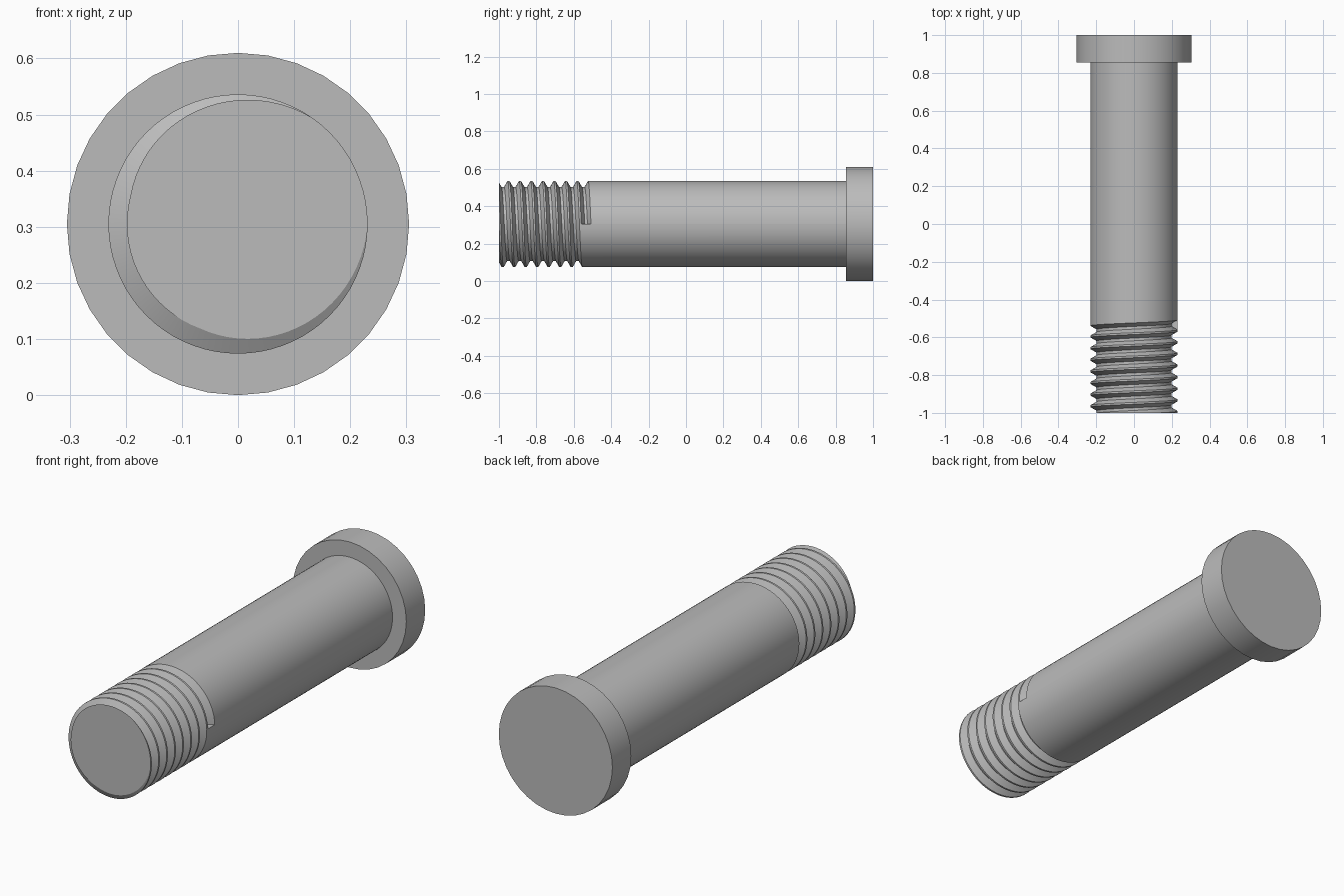
import bpy, bmesh, math

cube = bpy.data.objects.get("Cube")
if cube:
    bpy.data.objects.remove(cube, do_unlink=True)

AXIS_Z = 0.305
HEAD_R, HEAD_FRONT, HEAD_BACK = 0.305, 0.855, 1.0
SHANK_R, ROOT_R, TIP_Y = 0.231, 0.198, -1.0
PITCH, TURNS, COLUMNS = 0.0615, 8, 72
# Thread profile over one pitch: (fraction, radius)
PROFILE = [(0, SHANK_R), (0.155, SHANK_R), (0.46, ROOT_R), (0.695, ROOT_R), (1, SHANK_R)]

steel = bpy.data.materials.new("grey_steel")
steel.use_nodes = True
grey = (0.5, 0.5, 0.5, 1)
steel.diffuse_color = grey
steel.node_tree.nodes["Principled BSDF"].inputs["Base Color"].default_value = grey


def finish(bm, name):
    bmesh.ops.recalc_face_normals(bm, faces=bm.faces)
    mesh = bpy.data.meshes.new(name)
    bm.to_mesh(mesh)
    bm.free()
    mesh.materials.append(steel)
    obj = bpy.data.objects.new(name, mesh)
    bpy.context.collection.objects.link(obj)
    bpy.ops.object.select_all(action='DESELECT')
    obj.select_set(True)
    bpy.context.view_layer.objects.active = obj
    bpy.ops.object.shade_smooth_by_angle(angle=math.radians(25))


def radius_at(u):
    f = u % 1
    for (a, ra), (b, rb) in zip(PROFILE, PROFILE[1:]):
        if f <= b:
            return ra + (rb - ra) * (f - a) / (b - a)


# Head: plain disc
bm = bmesh.new()
rings = []
for y in (HEAD_FRONT, HEAD_BACK):
    angles = [math.tau * i / 36 for i in range(36)]
    rings.append([bm.verts.new((HEAD_R * math.cos(a), y, AXIS_Z + HEAD_R * math.sin(a)))
                  for a in angles])
    bm.faces.new(rings[-1])
for i in range(36):
    j = (i + 1) % 36
    bm.faces.new((rings[0][i], rings[0][j], rings[1][j], rings[1][i]))
finish(bm, "head")

# Shank with a helical groove; profile points past the tip collapse onto it
bm = bmesh.new()
steps = [k + f for k in range(TURNS) for f, r in PROFILE[:-1]] + [TURNS]
columns = []
for i in range(COLUMNS + 1):
    t = i / COLUMNS
    c, s = math.cos(math.tau * t), math.sin(math.tau * t)
    column = []
    for step in steps:
        u = max(step, t)
        r = radius_at(u)
        column.append(bm.verts.new((r * c, TIP_Y + PITCH * (u - t), AXIS_Z + r * s)))
    column.append(bm.verts.new((SHANK_R * c, HEAD_FRONT + 0.02, AXIS_Z + SHANK_R * s)))
    columns.append(column)
for left, right in zip(columns, columns[1:]):
    for k in range(len(steps)):
        bm.faces.new((left[k], right[k], right[k + 1], left[k + 1]))
# Flat wall where the groove runs out, then the two end caps
bm.faces.new(columns[0][-5:-1])
bm.faces.new([col[0] for col in columns[:-1]])
bm.faces.new([col[-1] for col in columns[:-1]])
bmesh.ops.remove_doubles(bm, verts=bm.verts, dist=0.00005)
finish(bm, "threaded_shank")
